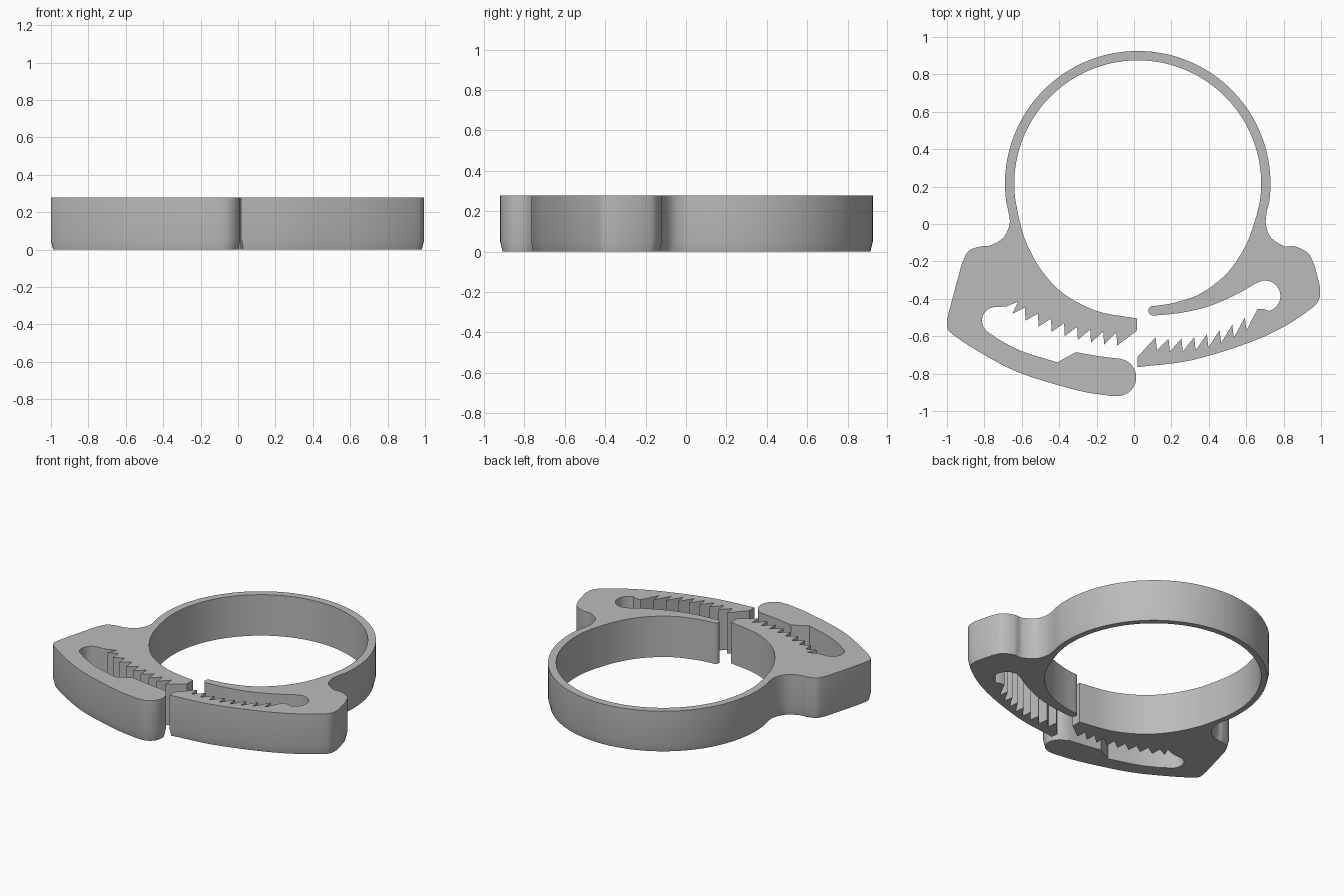
import bpy
import bmesh
from math import radians, cos, sin
from mathutils import Vector

HEIGHT = 0.278
FOOT_HEIGHT = 0.05
FOOT_INSET = 0.012
RING_CENTRE = (0.02, 0.215)


def arc(centre, radius, start, end, steps):
    """Points on a circle between two angles in degrees."""
    angles = [radians(start + (end - start) * i / steps) for i in range(steps + 1)]
    return [Vector((centre[0] + radius * cos(a), centre[1] + radius * sin(a))) for a in angles]


def curve(points, steps=5):
    """Smooth curve passing through every given point."""
    pts = [Vector(p) for p in points]
    pts = [pts[0] * 2 - pts[1]] + pts + [pts[-1] * 2 - pts[-2]]
    result = []
    for a, b, c, d in zip(pts, pts[1:], pts[2:], pts[3:]):
        for i in range(steps):
            t = i / steps
            result.append(b + (c - a) * (t / 2)
                          + (a * 2 - b * 5 + c * 4 - d) * (t * t / 2)
                          + (b * 3 - a - c * 3 + d) * (t ** 3 / 2))
    return result + [pts[-2]]


def corners(*points):
    return [Vector(p) for p in points]


def teeth(start, middle, end, count, notch):
    """Saw teeth with tips on a curved line, each followed by its notch."""
    a, m, b = Vector(start), Vector(middle), Vector(end)
    result = []
    for i in range(count):
        t = i / (count - 1)
        tip = a * (1 - t) * (1 - 2 * t) + m * 4 * t * (1 - t) + b * t * (2 * t - 1)
        result += [tip, tip + Vector(notch)]
    return result


# Outside edge: lower left arm, left shoulder, band, right shoulder, right arm
outside = arc((-0.088, -0.82), 0.1, 75, -90, 16)
outside += curve([(-0.12, -0.92), (-0.3, -0.89), (-0.6, -0.8), (-0.8, -0.7), (-0.97, -0.59),
                  (-1, -0.54), (-0.99, -0.47)])
outside += curve([(-0.92, -0.21), (-0.885, -0.145), (-0.82, -0.12), (-0.77, -0.115),
                  (-0.7, -0.075), (-0.665, 0), (-0.672, 0.07)])
outside += arc(RING_CENTRE, 0.71, 188, -8, 64)
outside += curve([(0.71, 0.07), (0.705, 0), (0.73, -0.07), (0.8, -0.117), (0.86, -0.12),
                  (0.93, -0.155), (0.965, -0.22)])
outside += curve([(0.995, -0.34), (0.99, -0.4), (0.95, -0.45), (0.8, -0.55), (0.6, -0.64),
                  (0.3, -0.73), (0.02, -0.765)])

# Right jaw: teeth facing up, slot end, thin tongue with rounded tip
inside = corners((0.02, -0.71))
inside += teeth((0.115, -0.605), (0.39, -0.59), (0.66, -0.455), 9, (0.008, -0.07))[:-1]
inside += corners((0.695, -0.455)) + arc((0.7, -0.385), 0.083, -75, 100, 14)
inside += curve([(0.65, -0.318), (0.55, -0.375), (0.4, -0.44), (0.25, -0.475), (0.105, -0.49)])
inside += arc((0.103, -0.463), 0.026, -110, -250, 8)
inside += curve([(0.12, -0.437), (0.22, -0.42), (0.36, -0.37), (0.5, -0.26), (0.6, -0.11),
                 (0.657, 0.05)])

# Inner face of the band and of the left jaw
inside += arc(RING_CENTRE, 0.66, -8, 188, 64)
inside += curve([(-0.615, 0.03), (-0.58, -0.09), (-0.5, -0.24), (-0.38, -0.37), (-0.2, -0.465),
                 (0.015, -0.505)])

# Left jaw: teeth facing down, slot and hooked lower arm
inside += corners((0.015, -0.57))
inside += teeth((-0.09, -0.65), (-0.37, -0.6), (-0.65, -0.48), 9, (-0.004, 0.07))[:-1]
inside += corners((-0.62, -0.415), (-0.68, -0.44))
inside += arc((-0.74, -0.517), 0.073, 85, 235, 12)
inside += curve([(-0.72, -0.62), (-0.6, -0.68), (-0.41, -0.74)])
inside += corners((-0.31, -0.685)) + curve([(-0.2, -0.705), (-0.08, -0.72)])

outline = outside + inside
count = len(outline)


def foot_point(i):
    """Outline point drawn inwards on the outside edge only."""
    p = outline[i]
    if i >= len(outside):
        return p
    along = (outline[(i + 1) % count] - outline[i - 1]).normalized()
    return p + Vector((along.y, -along.x)) * FOOT_INSET


# Loft the outline from the tapered foot to the flat top
bm = bmesh.new()
loops = []
for z, tapered in ((0, True), (FOOT_HEIGHT, False), (HEIGHT, False)):
    row = [foot_point(i) if tapered else outline[i] for i in range(count)]
    loops.append([bm.verts.new((p.x, p.y, z)) for p in row])
for low, high in zip(loops, loops[1:]):
    for i in range(count):
        j = (i + 1) % count
        bm.faces.new((low[i], low[j], high[j], high[i]))
caps = [bm.faces.new(loops[0]), bm.faces.new(loops[-1])]
bmesh.ops.recalc_face_normals(bm, faces=bm.faces)
bmesh.ops.triangulate(bm, faces=caps, ngon_method='EAR_CLIP')

if "Cube" in bpy.data.objects:
    bpy.data.objects.remove(bpy.data.objects["Cube"], do_unlink=True)

mesh = bpy.data.meshes.new("hose_clamp")
bm.to_mesh(mesh)
bm.free()
clamp = bpy.data.objects.new("hose_clamp", mesh)
bpy.context.collection.objects.link(clamp)

grey = bpy.data.materials.new("plain grey")
grey.use_nodes = True
colour = (0.5, 0.5, 0.5, 1)
grey.diffuse_color = colour
grey.node_tree.nodes["Principled BSDF"].inputs["Base Color"].default_value = colour
mesh.materials.append(grey)

bpy.context.view_layer.objects.active = clamp
clamp.select_set(True)
bpy.ops.object.shade_smooth_by_angle(angle=radians(30))
